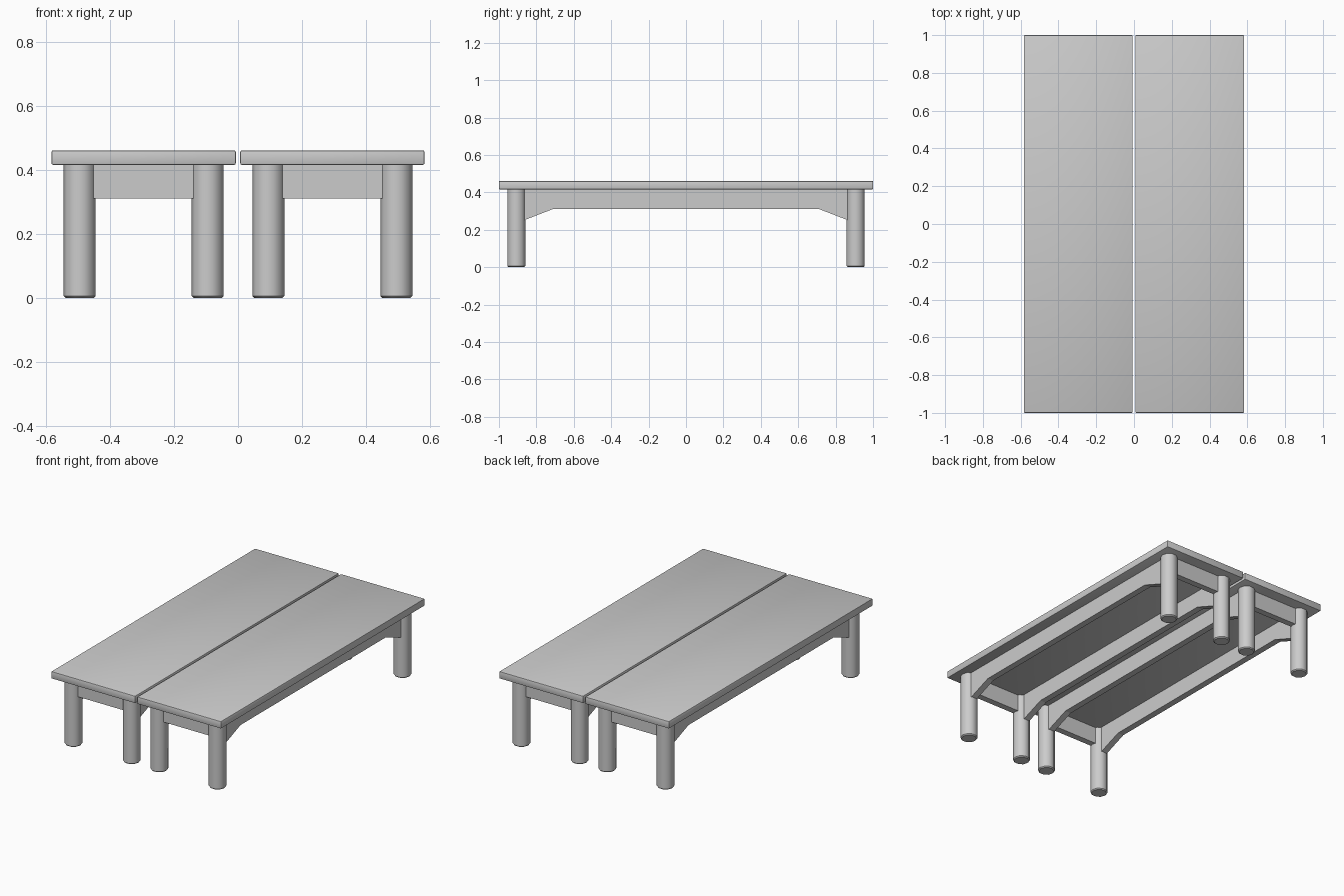
import bpy, bmesh, math
from mathutils import Matrix, Vector

if "Cube" in bpy.data.objects:
    bpy.data.objects.remove(bpy.data.objects["Cube"])

grey = bpy.data.materials.new("plain_grey")
grey.diffuse_color = (0.6, 0.6, 0.6, 1)
grey.use_nodes = True
grey.node_tree.nodes["Principled BSDF"].inputs["Base Color"].default_value = grey.diffuse_color

TOP_Z, UNDER_Z, APRON_Z = 0.461, 0.416, 0.311
LEG_X, LEG_Y, LEG_R = 0.2, 0.907, 0.05
THICK = 0.04


def finish(name, bm, smooth=None):
    bmesh.ops.recalc_face_normals(bm, faces=bm.faces)
    me = bpy.data.meshes.new(name)
    bm.to_mesh(me)
    bm.free()
    me.materials.append(grey)
    if smooth:
        me.shade_smooth()
        me.set_sharp_from_angle(angle=math.radians(smooth))
    ob = bpy.data.objects.new(name, me)
    bpy.context.collection.objects.link(ob)
    return ob


def box(name, lo, hi, bevel=0):
    lo, hi = Vector(lo), Vector(hi)
    bm = bmesh.new()
    bmesh.ops.create_cube(bm, size=1, matrix=Matrix.Translation((lo + hi) / 2)
                          @ Matrix.Diagonal((*(hi - lo), 1)))
    if bevel:
        bmesh.ops.bevel(bm, geom=bm.edges[:], offset=bevel, segments=2,
                        profile=0.5, affect='EDGES')
    return finish(name, bm, 40 if bevel else None)


def leg(name, x, y):
    # ten-sided post with corners on the x axis and a chamfered foot
    bm = bmesh.new()
    bmesh.ops.create_cone(bm, cap_ends=True, segments=10, radius1=LEG_R,
                          radius2=LEG_R, depth=UNDER_Z,
                          matrix=Matrix.Translation((x, y, UNDER_Z / 2))
                          @ Matrix.Rotation(math.pi / 2, 4, 'Z'))
    foot = [e for e in bm.edges if all(v.co.z < 0.01 for v in e.verts)]
    bmesh.ops.bevel(bm, geom=foot, offset=0.006, segments=1, affect='EDGES')
    finish(name, bm, 40)


def brace(name, x, sy):
    # wedge under the side apron, running into the leg
    bm = bmesh.new()
    prof = [(0.711, APRON_Z), (0.9, APRON_Z), (0.9, 0.238)]
    f = bm.faces.new([bm.verts.new((x - THICK / 2, sy * y, z)) for y, z in prof])
    r = bmesh.ops.extrude_face_region(bm, geom=[f])
    bmesh.ops.translate(bm, vec=(THICK, 0, 0),
                        verts=[v for v in r["geom"] if isinstance(v, bmesh.types.BMVert)])
    finish(name, bm)


# two identical benches side by side
for side, cx in (("left", -0.295), ("right", 0.295)):
    box(f"{side}_bench_top", (cx - 0.288, -1, UNDER_Z), (cx + 0.288, 1, TOP_Z), 0.005)
    for i, sx in enumerate((-1, 1)):
        x = cx + sx * LEG_X
        # long side apron
        box(f"{side}_side_apron_{i}", (x - THICK / 2, -LEG_Y, APRON_Z),
            (x + THICK / 2, LEG_Y, UNDER_Z))
        for end, sy in (("front", -1), ("back", 1)):
            leg(f"{side}_{end}_leg_{i}", x, sy * LEG_Y)
            brace(f"{side}_{end}_brace_{i}", x, sy)
    # short end aprons
    for end, sy in (("front", -1), ("back", 1)):
        y = sy * LEG_Y
        box(f"{side}_{end}_apron", (cx - LEG_X, y - THICK / 2, APRON_Z),
            (cx + LEG_X, y + THICK / 2, UNDER_Z))
